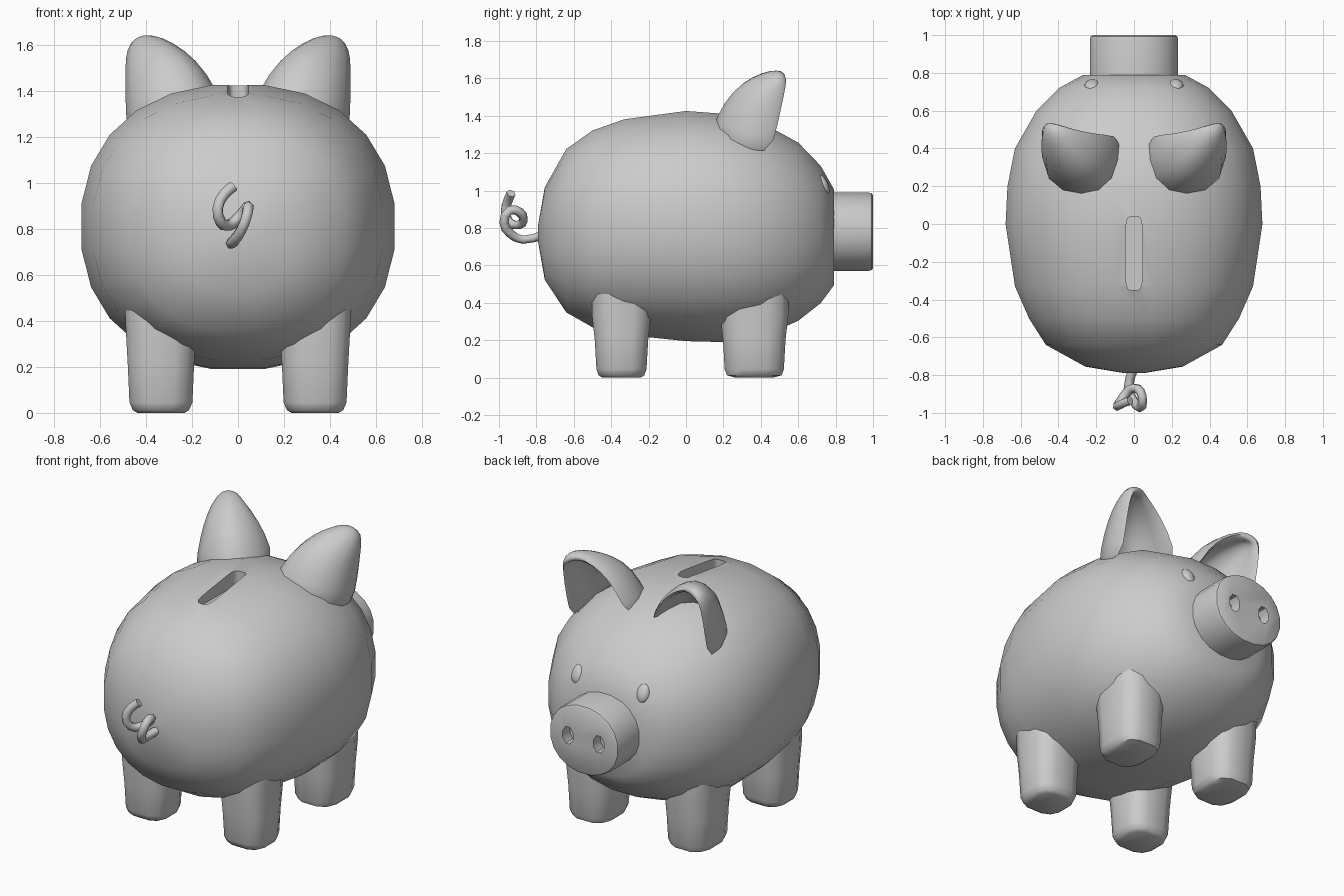
import bpy, bmesh
from math import cos, sin, tau, radians, copysign
from mathutils import Vector

if "Cube" in bpy.data.objects:
    bpy.data.objects.remove(bpy.data.objects["Cube"])


def oval(center, u, v, n=16, power=2.0, plane="xz"):
    """Superellipse ring of n points around center in the xz or xy plane."""
    pts = []
    for i in range(n):
        c, s = cos(tau * (i + .5) / n), sin(tau * (i + .5) / n)
        a = u * copysign(abs(c) ** (2 / power), c)
        b = v * copysign(abs(s) ** (2 / power), s)
        pts.append(Vector(center) + Vector((a, 0, b) if plane == "xz" else (a, b, 0)))
    return pts


def loft(name, rings, closed=True, cap_start=True):
    bm = bmesh.new()
    rows = [[bm.verts.new(p) for p in r] for r in rings]
    n = len(rows[0])
    for a, b in zip(rows, rows[1:]):
        for i in range(n if closed else n - 1):
            j = (i + 1) % n
            bm.faces.new((a[i], a[j], b[j], b[i]))
    if cap_start:
        bm.faces.new(rows[0][::-1])
    bm.faces.new(rows[-1])
    bmesh.ops.recalc_face_normals(bm, faces=bm.faces)
    me = bpy.data.meshes.new(name)
    bm.to_mesh(me)
    bm.free()
    ob = bpy.data.objects.new(name, me)
    bpy.context.collection.objects.link(ob)
    return ob


def add_mod(ob, kind, **props):
    m = ob.modifiers.new(kind.title(), kind)
    for k, v in props.items():
        setattr(m, k, v)
    return m


def finish(ob, angle=40):
    """Apply the modifiers and shade smooth with sharp edges kept."""
    bpy.ops.object.select_all(action="DESELECT")
    ob.select_set(True)
    bpy.context.view_layer.objects.active = ob
    for m in list(ob.modifiers):
        bpy.ops.object.modifier_apply(modifier=m.name)
    bpy.ops.object.shade_smooth_by_angle(angle=radians(angle))


def cut(ob, cutter):
    cutter.hide_render = True
    add_mod(ob, "BOOLEAN", operation="DIFFERENCE", solver="EXACT", object=cutter)


# Body: ovals along y (y, centre z, half width, half height)
stations = [(-.79, .77, .05, .05), (-.755, .77, .26, .25), (-.64, .785, .47, .44),
            (-.5, .795, .56, .53), (-.33, .805, .635, .58), (0, .81, .685, .62),
            (.2, .80, .675, .615), (.4, .79, .635, .58), (.6, .78, .52, .48),
            (.72, .765, .40, .37), (.79, .75, .27, .26)]
body = loft("body", [oval((0, y, z), w, h, 24, 2.25) for y, z, w, h in stations])

# Coin slot
slot = loft("slot_cutter", [oval((0, -.155, z), .045, .195, 20, 5, "xy") for z in (1.33, 1.6)])
cut(body, slot)
finish(body)

# Snout with rounded rim and two nostrils
snout = loft("snout", [oval((0, y, .78), .237 * s, .212 * s, 20, 2.1)
                       for y, s in ((.72, 1), (.975, 1), (.993, .98), (1.0, .93))])
nostrils = [loft("nostril_cutter", [oval((x, y, .785), .038, .055, 8) for y in (.93, 1.1)])
            for x in (-.105, .105)]
for n in nostrils:
    cut(snout, n)
finish(snout)
for c in [slot] + nostrils:
    bpy.data.objects.remove(c)

# Legs: tapered rounded-square stubs (z, half x, half y)
for name, x, y in (("front_legs", .335, -.345), ("back_legs", .335, .365)):
    k = .15 if y < 0 else .175
    levels = [(0, .105, .105), (.012, .125, k - .025), (.045, .14, k - .013),
              (.2, .147, k - .004), (.34, .155, k + .012), (.46, .16, k + .01)]
    legs = loft(name, [oval((x, y, z), a, b, 12, 3, "xy") for z, a, b in levels])
    add_mod(legs, "MIRROR")
    finish(legs)

# Ears: cupped shells open to the back (inner rim, rear ridge, outer rim)
ear_levels = [((.04, .48, 1.30), (.27, .10, 1.33), (.49, .46, 1.16)),
              ((.13, .48, 1.48), (.29, .18, 1.49), (.495, .50, 1.36)),
              ((.23, .49, 1.58), (.33, .28, 1.585), (.495, .525, 1.48)),
              ((.33, .51, 1.635), (.38, .40, 1.635), (.485, .54, 1.57)),
              ((.39, .53, 1.64), (.42, .49, 1.65), (.455, .545, 1.61))]
rings = []
for i, b, o in ear_levels:
    i, b, o = Vector(i), Vector(b), Vector(o)
    ci = Vector((i.x, b.y + .2 * (i.y - b.y), (i.z + b.z) / 2))
    co = Vector((o.x, b.y + .27 * (o.y - b.y), (o.z + b.z) / 2))
    rings.append([i, ci, b, co, o])
ears = loft("ears", rings, closed=False, cap_start=False)
# make the outside face away from the cup so the thickness goes inward
me = ears.data
ridge = me.polygons[1]
if ridge.normal.y > 0:
    me.flip_normals()
add_mod(ears, "SOLIDIFY", thickness=.045, offset=-1)
add_mod(ears, "SUBSURF", levels=1)
add_mod(ears, "MIRROR")
finish(ears, 50)

# Eyes: small flattened ovals on the face
bpy.ops.mesh.primitive_uv_sphere_add(segments=12, ring_count=8)
eyes = bpy.context.object
eyes.name = "eyes"
for v in eyes.data.vertices:
    x, y, z = v.co
    v.co = (.22 + .042 * x, .732 + .03 * y - .018 * z, 1.03 + .055 * z)
add_mod(eyes, "MIRROR")
finish(eyes)

# Curly tail
path = [(0, -.76, .765), (-.03, -.87, .737), (0, -.94, .77), (.03, -.973, .83),
        (.045, -.94, .895), (.035, -.89, .885), (0, -.868, .845), (-.04, -.895, .815),
        (-.075, -.945, .83), (-.088, -.965, .89), (-.06, -.95, .95), (-.02, -.935, .985)]
cu = bpy.data.curves.new("tail", "CURVE")
cu.dimensions = "3D"
cu.bevel_depth = .025
cu.bevel_resolution = 1
cu.resolution_u = 2
cu.use_fill_caps = True
sp = cu.splines.new("BEZIER")
sp.bezier_points.add(len(path) - 1)
for p, co in zip(sp.bezier_points, path):
    p.co = co
    p.handle_left_type = p.handle_right_type = "AUTO"
tail = bpy.data.objects.new("tail", cu)
bpy.context.collection.objects.link(tail)
